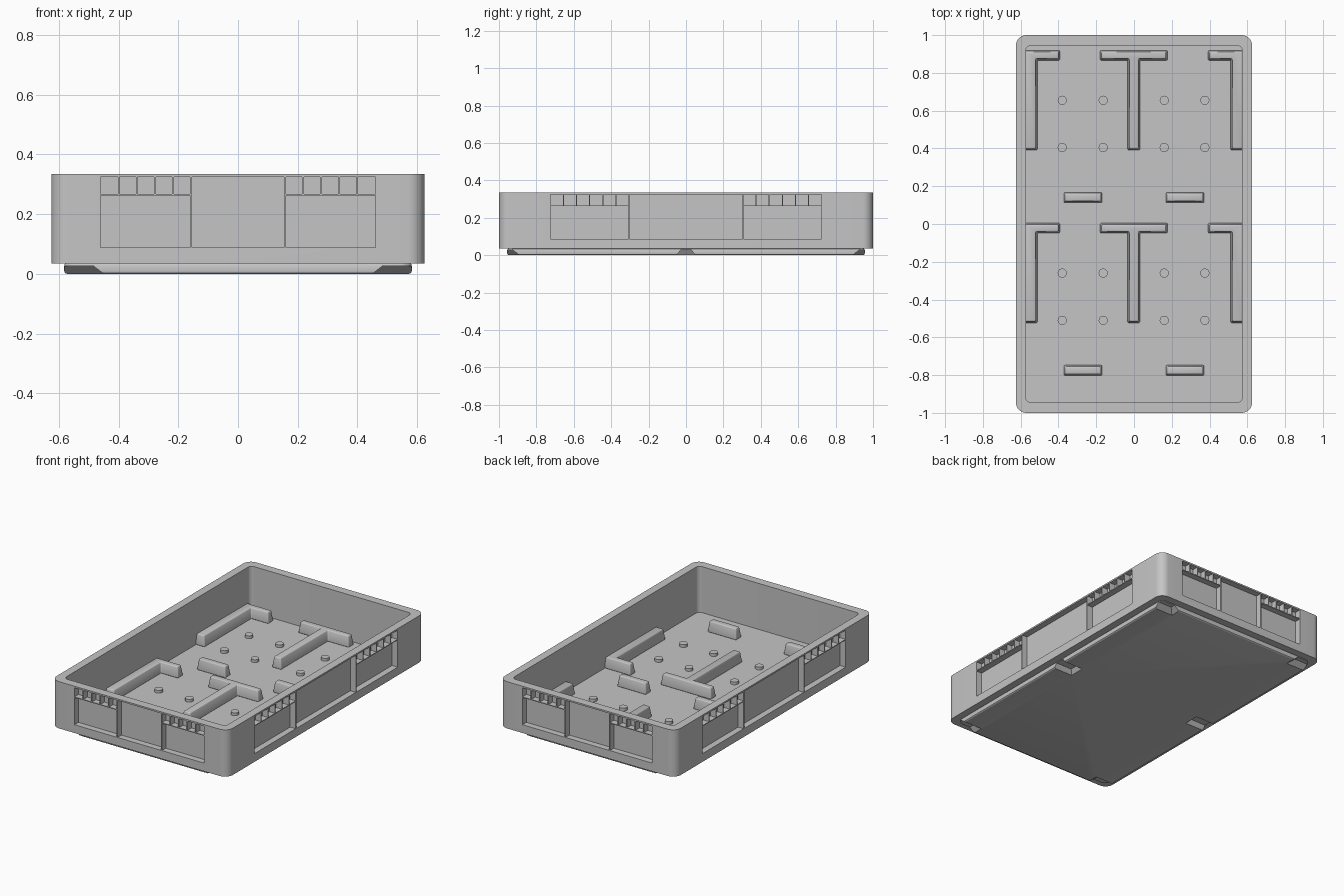
import bpy, bmesh, math

cube = bpy.data.objects.get("Cube")
if cube:
    bpy.data.objects.remove(cube, do_unlink=True)

grey = bpy.data.materials.new("grey plastic")
grey.use_nodes = True
grey.diffuse_color = (0.56, 0.56, 0.56, 1)
grey.node_tree.nodes["Principled BSDF"].inputs["Base Color"].default_value = grey.diffuse_color

FLOOR = 0.04


def rounded(hx, hy, r, steps=8):
    """Outline of a rounded rectangle centred on the origin."""
    points = []
    for i, (sx, sy) in enumerate([(1, 1), (-1, 1), (-1, -1), (1, -1)]):
        for k in range(steps + 1):
            a = math.pi / 2 * (i + k / steps)
            points.append((sx * (hx - r) + r * math.cos(a), sy * (hy - r) + r * math.sin(a)))
    return points


def rect(x0, x1, y0, y1):
    return [(x0, y0), (x1, y0), (x1, y1), (x0, y1)]


def add_prism(bm, outline, z0, z1, draft=0.0):
    """Raise an outline from z0 to z1, drawing the sides in by the draft."""
    face = bm.faces.new([bm.verts.new((x, y, z0)) for x, y in outline])
    face.normal_update()
    bm.faces.new([bm.verts.new(v.co) for v in reversed(face.verts)])
    if draft:
        bmesh.ops.inset_individual(bm, faces=[face], thickness=draft, use_even_offset=True)
        top = face.verts
    else:
        new = bmesh.ops.extrude_face_region(bm, geom=[face])["geom"]
        top = [g for g in new if isinstance(g, bmesh.types.BMVert)]
        if face.is_valid:
            bmesh.ops.delete(bm, geom=[face], context='FACES_ONLY')
    for v in top:
        v.co.z = z1
    bmesh.ops.remove_doubles(bm, verts=bm.verts[:], dist=0.00001)


def make(name, prisms, bevel=0.0):
    bm = bmesh.new()
    for p in prisms:
        add_prism(bm, *p)
    bmesh.ops.recalc_face_normals(bm, faces=bm.faces[:])
    mesh = bpy.data.meshes.new(name)
    bm.to_mesh(mesh)
    bm.free()
    mesh.materials.append(grey)
    obj = bpy.data.objects.new(name, mesh)
    bpy.context.collection.objects.link(obj)
    if bevel:
        mod = obj.modifiers.new("Soft edges", 'BEVEL')
        mod.width, mod.segments = bevel, 3
        mod.limit_method, mod.angle_limit = 'ANGLE', math.radians(40)
    return obj


def finish(obj):
    bpy.ops.object.select_all(action='DESELECT')
    obj.select_set(True)
    bpy.context.view_layer.objects.active = obj
    for mod in list(obj.modifiers):
        bpy.ops.object.modifier_apply(modifier=mod.name)
    bpy.ops.object.shade_smooth_by_angle(angle=math.radians(30))


def cut(obj, cutter):
    cutter.hide_render = True
    mod = obj.modifiers.new("Cut", 'BOOLEAN')
    mod.operation, mod.solver, mod.object = 'DIFFERENCE', 'EXACT', cutter
    finish(obj)
    bpy.data.objects.remove(cutter, do_unlink=True)


# Outer walls with the open cavity
tray = make("tray_walls", [(rounded(0.625, 1.0, 0.055), 0.035, 0.335)])
cut(tray, make("cavity_cutter", [(rounded(0.573, 0.945, 0.028), FLOOR, 0.4)]))


# Recessed side panels: two outer panels under rows of small cells, one tall centre panel
def pockets(inner, outer, cells):
    gap = 0.003
    spans = [(-inner + gap, inner - gap, 0.088, 0.325)]
    step = (outer - inner) / cells
    for side in (-1, 1):
        spans.append((*sorted((side * (inner + gap), side * outer)), 0.088, 0.262))
        for i in range(cells):
            a = inner + i * step + gap
            b = inner + (i + 1) * step - gap * (i < cells - 1)
            spans.append((*sorted((side * a, side * b)), 0.267, 0.325))
    return spans


cutters = []
for s in (-1, 1):
    for a, b, z0, z1 in pockets(0.157, 0.46, 5):
        cutters.append((rect(a, b, *sorted((s * 0.96, s * 1.1))), z0, z1))
    for a, b, z0, z1 in pockets(0.305, 0.725, 6):
        cutters.append((rect(*sorted((s * 0.585, s * 0.7)), a, b), z0, z1))
cut(tray, make("panel_cutter", cutters))

# Stacking foot with sloped notches at the corners and the middle of the long sides
foot = make("stacking_foot", [(rounded(0.582, 0.956, 0.04), 0.0, 0.037)], bevel=0.01)
notches = []
for s in (-1, 1):
    xs = sorted((s * 0.445, s * 0.65))
    for y0, y1, draft in ((-1.05, -0.885, 0.04), (-0.052, 0.052, 0.022), (0.885, 1.05, 0.04)):
        notches.append((rect(*xs, y0, y1), -0.004, 0.027, draft))
cut(foot, make("notch_cutter", notches))


# Raised floor ribs, locating bars and studs, repeated in two bays
def mirrored(outline):
    return [(-x, y) for x, y in reversed(outline)]


for bay, dy in (("back", 0.0), ("front", -0.915)):
    top, under, low = 0.92 + dy, 0.866 + dy, 0.391 + dy
    corner = [(-0.582, low), (-0.511, low), (-0.511, under), (-0.392, under),
              (-0.392, top), (-0.582, top)]
    tee = [(-0.034, low), (0.032, low), (0.032, under), (0.178, under), (0.178, top),
           (-0.18, top), (-0.18, under), (-0.034, under)]
    bar = rect(-0.372, -0.168, 0.112 + dy, 0.168 + dy)
    parts = {"left_corner_rib": mirrored(corner), "right_corner_rib": corner, "tee_rib": tee,
             "left_bar": mirrored(bar), "right_bar": bar}
    for name, outline in parts.items():
        finish(make(f"{bay}_{name}", [(outline, FLOOR - 0.001, FLOOR + 0.068, 0.009)], bevel=0.006))
    for x in (-0.38, -0.163, 0.16, 0.375):
        for y in (0.655, 0.405):
            bpy.ops.mesh.primitive_cylinder_add(vertices=24, radius=0.024, depth=0.02,
                                                location=(x, y + dy, FLOOR + 0.008))
            stud = bpy.context.object
            stud.name = f"{bay}_stud"
            stud.data.materials.append(grey)
            finish(stud)
